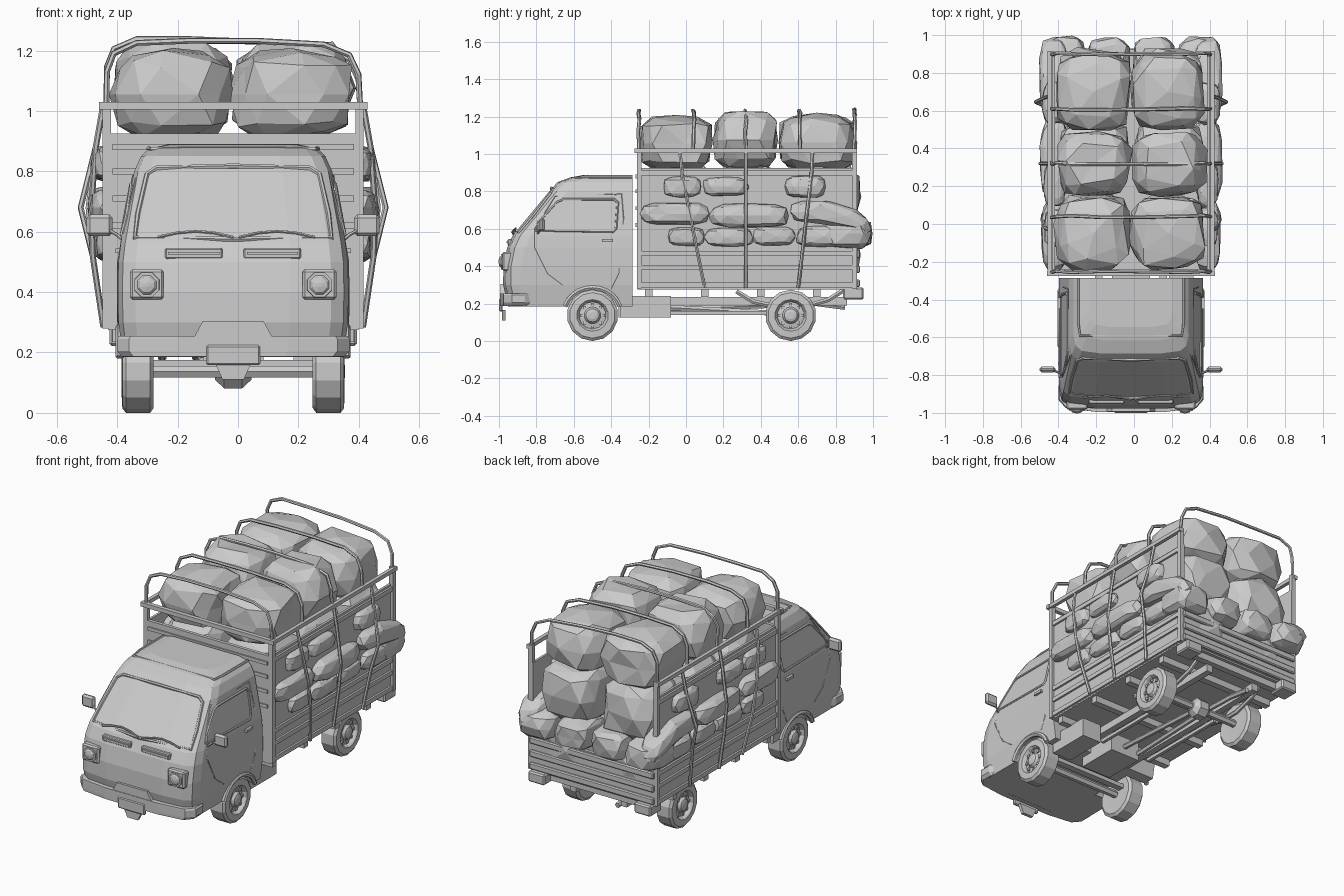
import bpy, bmesh, math, random
from mathutils import Vector

if "Cube" in bpy.data.objects:
    bpy.data.objects.remove(bpy.data.objects["Cube"])
random.seed(7)
CX = -0.016                      # truck centre line on the grid
pi = math.pi

def add(name, bm):
    bmesh.ops.recalc_face_normals(bm, faces=bm.faces[:])
    me = bpy.data.meshes.new(name)
    bm.to_mesh(me); bm.free()
    ob = bpy.data.objects.new(name, me)
    bpy.context.collection.objects.link(ob)
    return ob

def loft(name, rings):
    bm = bmesh.new()
    vs = [[bm.verts.new(p) for p in r] for r in rings]
    n = len(vs[0])
    for a, b in zip(vs, vs[1:]):
        for i in range(n):
            bm.faces.new((a[i], a[(i+1) % n], b[(i+1) % n], b[i]))
    bm.faces.new(vs[0]); bm.faces.new(vs[-1])
    return add(name, bm)

def box(name, x0, x1, y0, y1, z0, z1, bevel=0.0):
    bm = bmesh.new()
    bmesh.ops.create_cube(bm, size=1)
    for v in bm.verts:
        v.co = Vector(((x0+x1)/2 + v.co.x*abs(x1-x0), (y0+y1)/2 + v.co.y*(y1-y0), (z0+z1)/2 + v.co.z*(z1-z0)))
    if bevel:
        bmesh.ops.bevel(bm, geom=bm.edges[:], offset=bevel, segments=1, affect='EDGES')
    return add(name, bm)

def tube(name, pts, r, closed=False):
    cu = bpy.data.curves.new(name, 'CURVE')
    cu.dimensions = '3D'; cu.bevel_depth = r; cu.bevel_resolution = 1; cu.use_fill_caps = True
    sp = cu.splines.new('POLY'); sp.points.add(len(pts)-1)
    for p, c in zip(sp.points, pts):
        p.co = (*c, 1)
    sp.use_cyclic_u = closed
    tmp = bpy.data.objects.new(name, cu)
    me = bpy.data.meshes.new_from_object(tmp)
    bpy.data.objects.remove(tmp)
    for f in me.polygons:
        f.use_smooth = False
    ob = bpy.data.objects.new(name, me)
    bpy.context.collection.objects.link(ob)
    return ob

def disc_rings(name, cx, cy, cz, prof, n, axis='x', s=1):
    # lathe: prof is a list of (offset along axis, radius)
    rings = []
    for o, r in prof:
        ang = [2*pi*(i+.5)/n for i in range(n)]
        if axis == 'x':
            rings.append([(cx+s*o, cy+r*math.cos(a), cz+r*math.sin(a)) for a in ang])
        else:
            rings.append([(cx+r*math.cos(a), cy+o, cz+r*math.sin(a)) for a in ang])
    return loft(name, rings)

def lerp(t, x):
    if x <= t[0][0]: return t[0][1]
    for (a, b), (c, d) in zip(t, t[1:]):
        if x <= c: return b + (d-b)*(x-a)/(c-a)
    return t[-1][1]

# ---- cab: height -> front y, half width; plus plan curve of the nose
LEV = [(.185, -.955, .365), (.30, -.982, .38), (.40, -.98, .382), (.50, -.96, .38), (.565, -.93, .372),
       (.80, -.735, .328), (.85, -.69, .305), (.875, -.62, .28), (.888, -.55, .22)]
NOSE = [(0, 0), (.5, .004), (.85, .018), (.96, .045), (1, .10)]
FY = [(z, y) for z, y, w in LEV]
HW = [(z, w) for z, y, w in LEV]

def front(x, z, off=0.0):
    return (x, lerp(FY, z) + lerp(NOSE, abs(x)/lerp(HW, z)) - off, z)

def side(y, z, s, off=0.0):
    u = lerp([(b, a) for a, b in NOSE if a > 0], y - lerp(FY, z))
    return (s*(lerp(HW, z)*u + off), y, z)

rings = []
for z, y, w in LEV:
    half = [(w*u, y+o, z) for u, o in NOSE[1:]] + [(w, -.285, z)]
    rings.append(half + [(-a, b, c) for a, b, c in reversed(half)])
cab = loft("cab", rings)
for s in (-1, 1):
    cut = disc_rings("arch_cutter", 0, -.5, .14, [(.23, .15), (.5, .15)], 16, s=s)
    cut.hide_render = True
    m = cab.modifiers.new("arch", 'BOOLEAN'); m.object = cut; m.solver = 'EXACT'
    bpy.context.view_layer.objects.active = cab
    bpy.ops.object.modifier_apply(modifier=m.name)
    bpy.data.objects.remove(cut)

# windscreen surround, wipers, vents
tube("windscreen_frame", [front(x, z) for x, z in ((-.325, .58), (0, .575), (.325, .58), (.315, .66), (.285, .79),
     (.255, .81), (0, .817), (-.255, .81), (-.285, .79), (-.315, .66))], .009, True)
tube("roof_gutter", [(s*x, y, z) for s, x, y, z in ((-1, .28, -.285, .875), (-1, .28, -.52, .875), (-1, .27, -.59, .873),
     (1, .27, -.59, .873), (1, .28, -.52, .875), (1, .28, -.285, .875))], .008)
for x0 in (-.25, .02):
    tube("wiper", [front(x0+.25*t, .582+.02*math.sin(pi*t), .014) for t in (0, .25, .5, .75, 1)], .005)
for s in (-1, 1):
    y = lerp(FY, .528)
    box("front_vent", s*.035, s*.225, y-.006, y+.05, .51, .546, .005)
    box("vent_slat", s*.045, s*.215, y-.012, y+.04, .524, .532)
    # headlamps
    box("headlamp_frame", s*.23, s*.342, -.982, -.90, .375, .475, .008)
    disc_rings("headlamp", s*.286, -.982, .424, [(.02, .047), (-.008, .044), (-.008, .034), (-.016, .026), (-.02, .008)], 8, 'y')
    # side windows, door seam, handle, mirror
    tube("side_window_frame", [side(y, z, s) for y, z in ((-.80, .59), (-.785, .64), (-.69, .745), (-.66, .757), (-.385, .757),
         (-.365, .74), (-.375, .60), (-.39, .585))], .008, True)
    tube("door_seam", [side(y, z, s) for y, z in ((-.66, .30), (-.74, .36), (-.81, .5), (-.81, .60), (-.70, .775), (-.345, .785),
         (-.335, .65), (-.36, .36), (-.40, .28))], .004)
    box("door_handle", s*.375, s*.39, -.45, -.39, .53, .545)
    tube("mirror_arm", [(s*.35, -.80, .56), (s*.385, -.785, .59), (s*.43, -.77, .615)], .006)
    box("mirror", s*.40, s*.485, -.785, -.755, .585, .657, .011)
    # wheel arch flare
    tube("arch_flare", [(s*.375, -.5+.155*math.cos(a), .14+.145*math.sin(a)) for a in [pi*(.1+.08*i) for i in range(11)]], .014)

# bumper, lower grille, plate
prof = [(-.385, -.86), (-.385, -.93), (-.345, -.975), (-.18, -.995), (.18, -.995), (.345, -.975), (.385, -.93), (.385, -.86)]
plan = prof + [(x*.93, y+.04) for x, y in reversed(prof)]
loft("front_bumper", [[(x*k, y, z) for x, y in plan] for z, k in ((.187, .96), (.205, 1), (.245, 1), (.255, .98))])
trap = lambda w0, w1, z0, z1, y: [(-w0, y, z0), (w0, y, z0), (w1, y, z1), (-w1, y, z1)]
loft("lower_grille", [trap(.13, .10, .25, .305, y) for y in (-.992, -.94)])
box("number_plate", -.09, .09, -1.0, -.98, .158, .225, .006)
loft("plate_bracket", [trap(.035, .06, .11, .165, y) for y in (-.985, -.965)])

# ---- wheels
for s in (-1, 1):
    for y in (-.5, .56):
        disc_rings("wheel", s*.315, y, .137, [(-.05, .07), (-.052, .12), (-.04, .137), (.04, .137), (.052, .122), (.054, .085),
                   (.045, .078), (.03, .072), (.035, .045), (.05, .035), (.055, .02)], 14, s=s)
        for i in range(8):
            a = 2*pi*i/8
            cy, cz = y+.059*math.cos(a), .137+.059*math.sin(a)
            box("rim_spoke", s*.345, s*.356, cy-.008, cy+.008, cz-.008, cz+.008)

# ---- chassis
for y in (-.5, .56):
    tube("axle", [(-.3, y, .137), (.3, y, .137)], .022)
disc_rings("differential", -.06, .56, .137, [(0, .03), (.03, .06), (.09, .06), (.12, .03)], 8)
box("front_crossmember", -.27, .27, -.47, -.43, .15, .175)
tube("drive_shaft", [(0, -.3, .19), (0, .54, .145)], .016)
for s in (-1, 1):
    box("chassis_rail", s*.15, s*.19, -.5, .86, .19, .235)
    box("lower_rail", s*.16, s*.18, -.1, .5, .14, .16)
    tube("leaf_spring", [(s*.235, y, z) for y, z in ((.27, .265), (.36, .21), (.5, .18), (.62, .18), (.76, .22), (.84, .27))], .014)
    box("tail_lamp", s*.30, s*.41, .84, .95, .222, .285, .008)
box("gearbox", -.10, .10, -.36, -.10, .125, .24)
box("fuel_tank", .2, .33, -.35, -.08, .125, .24)
tube("exhaust", [(-.1, -.1, .17), (-.1, .45, .19), (-.12, .7, .2), (-.12, .85, .18)], .016)
for y in (-.2, .1, .4, .7, .87):
    box("bed_crossmember", -.40, .40, y-.02, y+.02, .235, .28)

# ---- bed: floor, panels, ribs, tailgate
box("bed_floor", -.415, .415, -.26, .91, .275, .30)
box("front_board", -.415, .415, -.262, -.242, .29, .925)
for z in (.62, .71, .80, .88):
    box("board_rib", -.40, .40, -.27, -.26, z-.01, z+.01)
box("tailgate", -.41, .41, .895, .915, .285, .49)
for z in (.31, .385, .465):
    box("tailgate_rib", -.415, .415, .91, .93, z-.022, z+.018, .006)
for s in (-1, 1):
    box("side_panel", s*.402, s*.416, -.255, .91, .28, .925)
    for z in (.30, .395, .47, .9):
        box("side_rib", s*.41, s*.428, -.255, .91, z-.014, z+.012)
    for y in (-.25, .9):
        box("corner_post", s*.405, s*.432, y-.013, y+.013, .28, 1.03)
    box("top_side_rail", s*.42, s*.442, -.27, .915, 1.005, 1.028)
box("top_front_rail", -.445, .445, -.275, -.25, 1.005, 1.03)

# hoops over the load
arch = [(-.42, 1.02), (-.418, 1.13), (-.395, 1.19), (-.32, 1.225), (-.15, 1.232), (.08, 1.232), (.30, 1.22),
        (.385, 1.185), (.415, 1.12), (.42, 1.02)]
for y in (-.25, .04, .32, .61, .9):
    k = .02 if y > .8 else 0
    tube("hoop", [(x, y + random.uniform(-.006, .006), z - k*x*2*(z > 1.1)) for x, z in arch], .010)
# straps holding the side sacks
for s in (-1, 1):
    for ya, yb, out in ((-.02, .10, .47), (.32, .32, .48), (.67, .60, .505)):
        tube("side_strap", [(s*x, ya+(yb-ya)*t, z) for x, t, z in ((.432, -.1, 1.01), (.455, 0, .88), (out, .35, .68),
             (.465, .6, .52), (.43, 1, .285))], .010)

# move the truck onto its slightly offset centre line
for ob in bpy.context.collection.objects:
    ob.location.x += CX

# ---- load: faceted sacks
def sack(name, c, h, jit=.09, p=.6, droop=0.0):
    bm = bmesh.new()
    bmesh.ops.create_icosphere(bm, subdivisions=2, radius=1)
    ang = random.uniform(0, 6)
    for v in bm.verts:
        x, y = v.co.x*math.cos(ang)-v.co.y*math.sin(ang), v.co.x*math.sin(ang)+v.co.y*math.cos(ang)
        q = [math.copysign(abs(k)**p, k) * (1 - random.uniform(0, 2*jit)) for k in (x, y, v.co.z)]
        v.co = [c[i]+h[i]*q[i] for i in range(3)]
        v.co.z -= droop*max(0, q[1]+.2)**2
    return add(name, bm)

for x in (-.215, .18):
    for y, hy, z, hz in ((-.05, .21, 1.055, .165), (.32, .19, 1.075, .17), (.70, .23, 1.06, .165)):
        sack("top_sack", (x, y, z), (.215, hy, hz))
    for y in (-.03, .36, .74):
        sack("middle_sack", (x, y, .77), (.205, .21, .19))
        sack("bottom_sack", (x, y, .46), (.20, .2, .16))
for x in (-.37, -.135, .105, .345):
    sack("tail_sack", (x, .86, .575), (.125, .145, .095))
for s in (-1, 1):
    for y, z, hy, hz, out in ((-.02, .825, .11, .06, .05), (.21, .825, .13, .055, .05), (.64, .825, .12, .065, .06),
                              (-.06, .68, .2, .065, .065), (.34, .67, .23, .07, .075), (0, .56, .11, .055, .045),
                              (.23, .555, .14, .055, .05), (.47, .56, .12, .055, .045), (.71, .56, .13, .06, .055)):
        sack("side_sack", (s*.405+CX, y, z), (out+.01, hy, hz), .06)
    sack("corner_sack", (s*.41+CX, .77, .69), (.08, .23, .065), .05, .6, .07)
